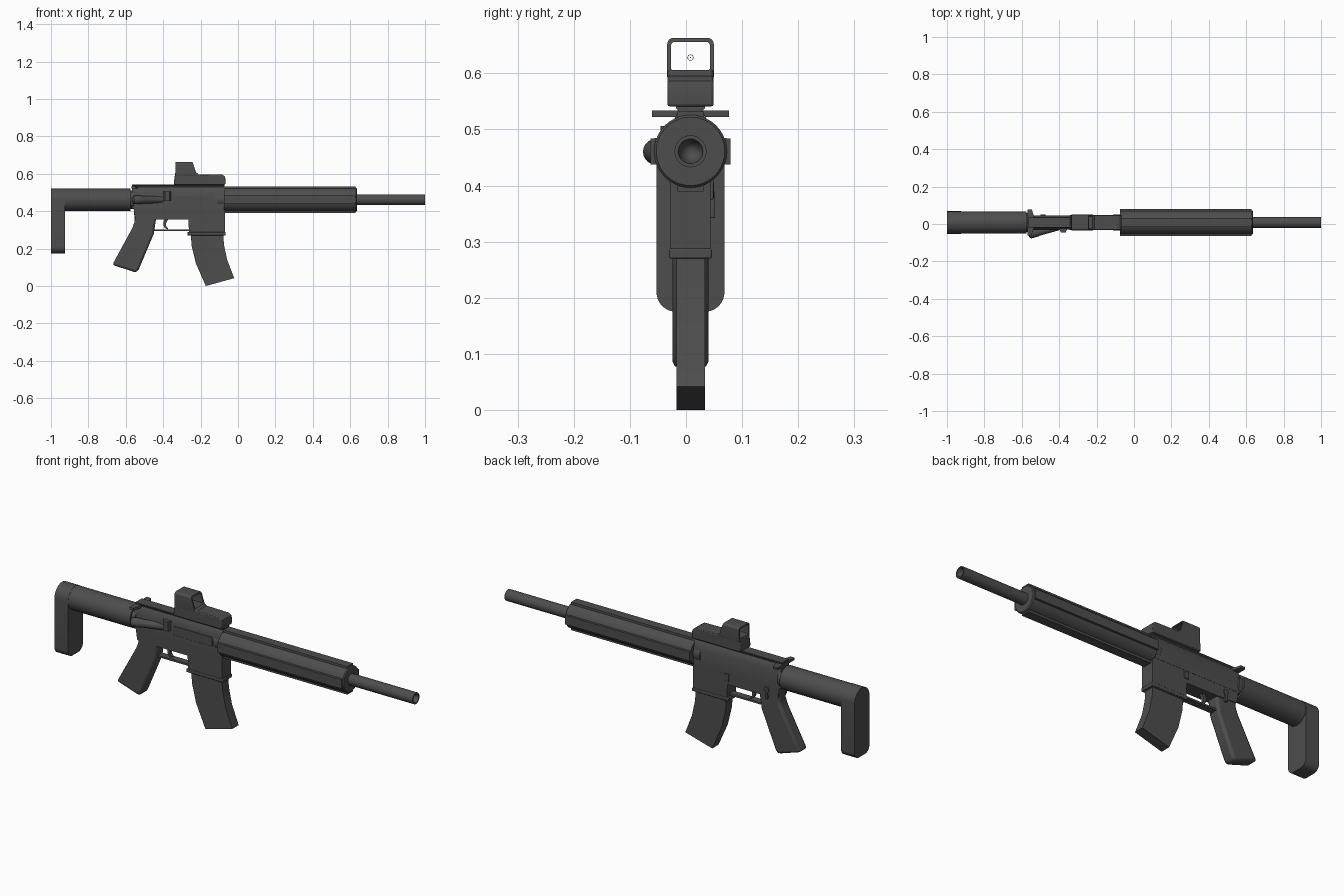
import bpy, bmesh
from math import pi, cos, sin, radians
from mathutils import Vector, Matrix

if "Cube" in bpy.data.objects:
    bpy.data.objects.remove(bpy.data.objects["Cube"])

CY, CZ = 0.008, 0.461          # bore axis
dark = bpy.data.materials.new("dark_grey")
dark.diffuse_color = (0.075, 0.075, 0.075, 1)
dark.use_nodes = True
dark.node_tree.nodes["Principled BSDF"].inputs["Base Color"].default_value = dark.diffuse_color


def finish(bm, name, bevel=0, seg=2):
    bmesh.ops.remove_doubles(bm, verts=bm.verts, dist=1e-5)
    bmesh.ops.recalc_face_normals(bm, faces=bm.faces)
    me = bpy.data.meshes.new(name)
    bm.to_mesh(me)
    bm.free()
    me.materials.append(dark)
    ob = bpy.data.objects.new(name, me)
    bpy.context.collection.objects.link(ob)
    if bevel:
        m = ob.modifiers.new("bevel", 'BEVEL')
        m.width, m.segments, m.limit_method = bevel, seg, 'ANGLE'
        m.angle_limit = radians(50)
    bpy.ops.object.select_all(action='DESELECT')
    ob.select_set(True)
    bpy.context.view_layer.objects.active = ob
    bpy.ops.object.shade_smooth_by_angle(angle=radians(30))
    return ob


def prism(name, pts, a, b, axis='y', bevel=0, seg=2):
    """Profile in xz pushed along y, or in yz pushed along x."""
    bm = bmesh.new()
    place = (lambda p, t: (p[0], t, p[1])) if axis == 'y' else (lambda p, t: (t, p[0], p[1]))
    f = bm.faces.new([bm.verts.new(place(p, a)) for p in pts])
    new = bmesh.ops.extrude_face_region(bm, geom=[f])['geom']
    d = (0, b - a, 0) if axis == 'y' else (b - a, 0, 0)
    bmesh.ops.translate(bm, vec=d, verts=[v for v in new if isinstance(v, bmesh.types.BMVert)])
    return finish(bm, name, bevel, seg)


def box(name, x0, x1, y0, y1, z0, z1, bevel=0):
    return prism(name, [(x0, z0), (x1, z0), (x1, z1), (x0, z1)], y0, y1, bevel=bevel)


def lathe(name, profile, origin=(0, CY, CZ), direction=(1, 0, 0), n=32):
    """Turn (distance, radius) points about an axis."""
    bm = bmesh.new()
    vs = [bm.verts.new((d, 0, r)) for d, r in profile]
    es = [bm.edges.new(p) for p in zip(vs, vs[1:])]
    bmesh.ops.spin(bm, geom=vs + es, cent=(0, 0, 0), axis=(1, 0, 0), angle=2 * pi, steps=n)
    q = Vector((1, 0, 0)).rotation_difference(Vector(direction))
    bm.transform(Matrix.Translation(origin) @ q.to_matrix().to_4x4())
    return finish(bm, name)


def rod(name, start, end, r, n=24):
    d = Vector(end) - Vector(start)
    return lathe(name, [(0, 0), (0, r), (d.length, r), (d.length, 0)], start, d, n)


def rounded(cy, z0, z1, w, r_bottom, r_top, n=6):
    pts = []
    for k, (sy, sz) in enumerate(((1, 1), (-1, 1), (-1, -1), (1, -1))):
        r = r_top if sz > 0 else r_bottom
        c = (cy + sy * (w / 2 - r), z1 - r if sz > 0 else z0 + r)
        for i in range(n + 1):
            t = pi / 2 * (k + i / n)
            pts.append((c[0] + r * cos(t), c[1] + r * sin(t)))
    return pts


# Barrel with bore
lathe("barrel", [(0.5, 0), (0.5, 0.0285), (1, 0.0285), (1, 0.022), (0.9, 0.0)])

# Handguard tube and four long rails
lathe("handguard", [(-0.075, 0), (-0.075, 0.065), (0.63, 0.065), (0.635, 0.061), (0.635, 0)], n=40)
for k in range(4):
    c, s = round(cos(k * pi / 2)), round(sin(k * pi / 2))
    pts = [(CY + c * u - s * v, CZ + s * u + c * v) for u, v in
           ((0.05, -0.024), (0.0715, -0.023), (0.0715, 0.023), (0.05, 0.024))]
    prism(f"handguard_rail_{k + 1}", pts, -0.075, 0.628, 'x')

# Stock tube and butt
lathe("stock_tube", [(-0.99, 0), (-0.99, 0.0595), (-0.575, 0.0595), (-0.575, 0)])
prism("stock_butt", rounded(CY, 0.175, 0.5215, 0.121, 0.035, 0.0604, 10), -1, -0.924, 'x')

# Upper receiver and top rail
half = [(0.037, 0.415), (0.037, 0.495), (0.026, 0.525), (0.022, 0.53), (0.022, 0.534), (0.026, 0.538), (0.026, 0.543)]
prism("upper_receiver", [(CY + y, z) for y, z in half] + [(CY - y, z) for y, z in reversed(half)], -0.567, -0.072, 'x')
rod("front_collar", (-0.113, CY, CZ), (-0.07, CY, CZ), 0.044)
rod("rear_collar", (-0.58, CY, CZ), (-0.555, CY, CZ), 0.05)

# Lower receiver with magazine well
prism("lower_receiver", [(-0.56, 0.425), (-0.55, 0.36), (-0.44, 0.355), (-0.265, 0.355), (-0.262, 0.28),
                         (-0.07, 0.28), (-0.07, 0.425)], CY - 0.036, CY + 0.036)
box("magazine_well_lip", -0.271, -0.066, CY - 0.038, CY + 0.038, 0.27, 0.288, 0.003)

# Curved magazine
back = [(-0.253, 0.29), (-0.248, 0.215), (-0.225, 0.12), (-0.172, 0.0)]
front = [(-0.02, 0.042), (-0.058, 0.14), (-0.075, 0.22), (-0.08, 0.29)]
prism("magazine", back + front, CY - 0.025, CY + 0.026)

# Pistol grip
prism("pistol_grip", [(-0.558, 0.42), (-0.552, 0.345), (-0.565, 0.31), (-0.672, 0.113), (-0.545, 0.072),
                      (-0.53, 0.09), (-0.45, 0.28), (-0.438, 0.36), (-0.438, 0.42)],
      CY - 0.032, CY + 0.032, bevel=0.012)

# Trigger and guard
box("trigger_guard", -0.46, -0.262, CY - 0.018, CY + 0.018, 0.293, 0.302)
prism("trigger", [(-0.392, 0.36), (-0.4, 0.335), (-0.396, 0.315), (-0.378, 0.302), (-0.374, 0.307),
                  (-0.384, 0.32), (-0.384, 0.335), (-0.372, 0.36)], CY - 0.008, CY + 0.008)

# Charging handle with wings
prism("charging_handle", [(-0.57, CY - 0.069), (-0.548, CY - 0.069), (-0.535, CY - 0.03), (-0.535, CY + 0.03),
                          (-0.545, CY + 0.069), (-0.57, CY + 0.069)], 0, 0.012)
handle = bpy.context.object
handle.data.transform(Matrix.Translation((0, 0, 0.522)) @ Matrix(((1, 0, 0, 0), (0, 0, 1, 0), (0, 1, 0, 0), (0, 0, 0, 1))))
handle.data.flip_normals()

# Forward assist, case deflector and ejection cover on the near side
lathe("forward_assist", [(0, 0), (0.001, 0.012), (0.006, 0.02), (0.012, 0.0225), (0.05, 0.0225), (0.055, 0.02),
                         (0.17, 0.018), (0.17, 0)], (-0.565, -0.058, 0.46), (0.16, 0.042, 0.002), 20)
prism("case_deflector", [(-0.405, -0.02), (-0.39, -0.045), (-0.365, -0.045), (-0.355, -0.02)], 0.458, 0.506)
deflector = bpy.context.object
deflector.data.transform(Matrix(((1, 0, 0, 0), (0, 0, 1, 0), (0, 1, 0, 0), (0, 0, 0, 1))))
deflector.data.flip_normals()
box("ejection_cover", -0.345, -0.125, CY - 0.040, CY, 0.44, 0.487, 0.002)

# Selector lever on the far side
rod("selector_pivot", (-0.487, 0.03, 0.39), (-0.487, 0.05, 0.39), 0.014, 16)
box("selector_lever", -0.494, -0.48, 0.035, 0.051, 0.342, 0.39, 0.002)
box("bolt_catch", -0.275, -0.25, 0.03, 0.049, 0.375, 0.41, 0.002)

# Sight body
prism("sight_body", [(-0.342, 0.541), (-0.068, 0.541), (-0.066, 0.57), (-0.07, 0.586), (-0.084, 0.595),
                     (-0.21, 0.597), (-0.222, 0.606), (-0.336, 0.606), (-0.342, 0.56)],
      CY - 0.041, CY + 0.041, bevel=0.004)

# Sight hood: open frame with a sloped front
bm = bmesh.new()
outer = rounded(CY, 0.59, 0.663, 0.083, 0.004, 0.011)
inner = rounded(CY, 0.606, 0.656, 0.069, 0.003, 0.006)
rings = []
for loop, side in ((outer, 0), (outer, 1), (inner, 1), (inner, 0)):
    rings.append([bm.verts.new((-0.222 - (z - 0.6) * 0.33 if side else -0.335, y, z)) for y, z in loop])
for a, b in zip(rings, rings[1:] + rings[:1]):
    for i in range(len(a)):
        j = (i + 1) % len(a)
        bm.faces.new((a[i], a[j], b[j], b[i]))
finish(bm, "sight_hood")

# Tiny aiming ring and dot
lathe("aiming_ring", [(0, 0.0045), (0, 0.0054), (0.001, 0.0054), (0.001, 0.0045), (0, 0.0045)], (-0.28, CY, 0.628), n=20)
rod("aiming_dot", (-0.28, CY, 0.628), (-0.279, CY, 0.628), 0.001, 8)
